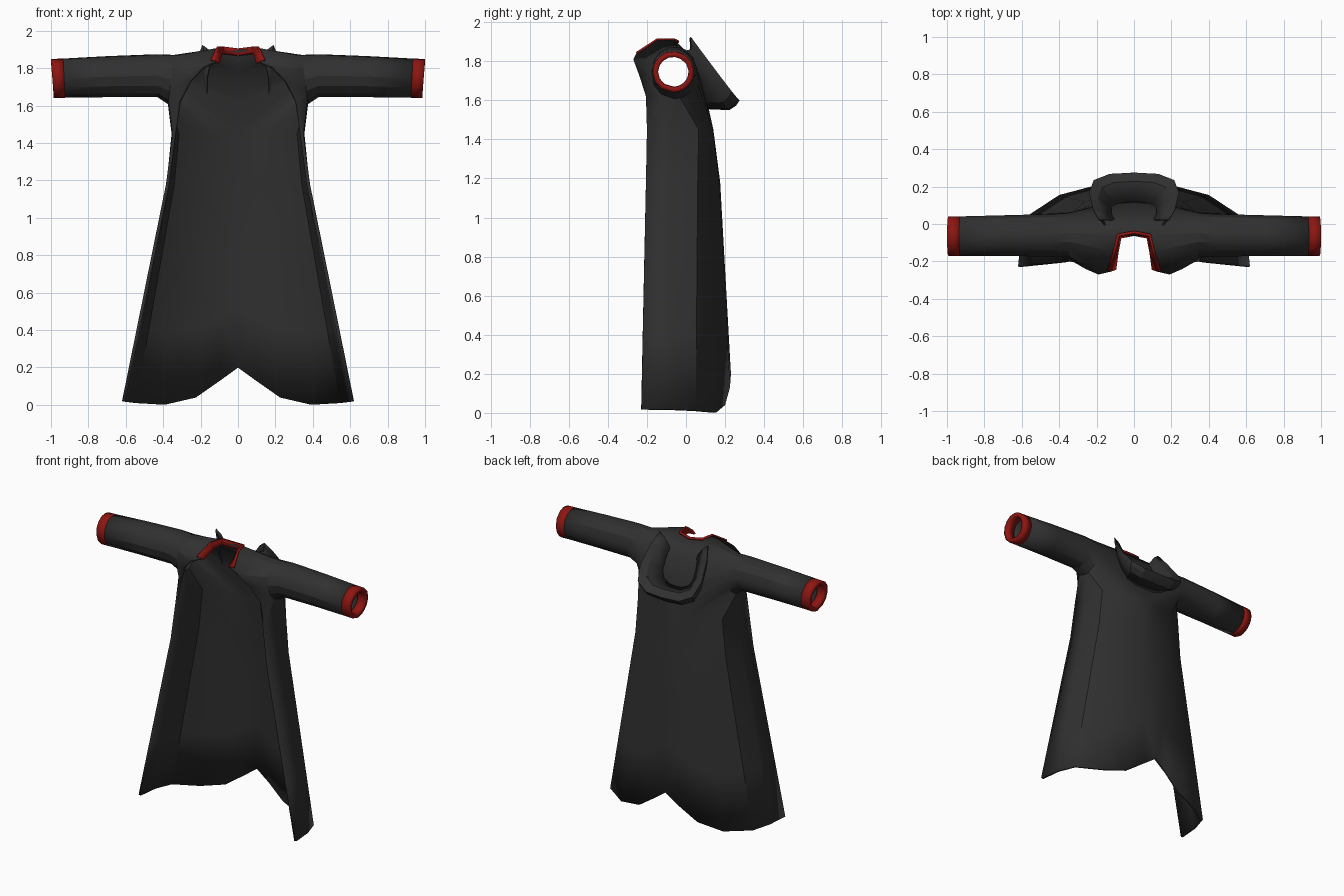
import bpy, bmesh
from math import sin, cos, radians
from mathutils import Vector as V

if "Cube" in bpy.data.objects:
    bpy.data.objects.remove(bpy.data.objects["Cube"])


def material(name, rgb):
    m = bpy.data.materials.new(name)
    m.diffuse_color = (*rgb, 1)
    m.use_nodes = True
    m.node_tree.nodes["Principled BSDF"].inputs["Base Color"].default_value = m.diffuse_color
    return m


CLOTH = material("dark_cloth", (0.03, 0.03, 0.03))
RED = material("red_trim", (0.27, 0.008, 0.006))


def loft(bm, rows, closed=False):
    """Skin quads between rows of points."""
    grid = [[bm.verts.new(p) for p in row] for row in rows]
    n = len(rows[0])
    for a, b in zip(grid, grid[1:]):
        for j in range(n if closed else n - 1):
            k = (j + 1) % n
            bm.faces.new((a[j], a[k], b[k], b[j]))


def finish(bm, name, mat, outward, thickness):
    """Weld, orient by the first face, mirror and give the cloth thickness."""
    bmesh.ops.remove_doubles(bm, verts=bm.verts, dist=1e-4)
    bmesh.ops.recalc_face_normals(bm, faces=bm.faces)
    bm.faces.ensure_lookup_table()
    bm.normal_update()
    if bm.faces[0].normal.dot(V(outward)) < 0:
        bmesh.ops.reverse_faces(bm, faces=bm.faces)
    me = bpy.data.meshes.new(name)
    bm.to_mesh(me)
    bm.free()
    me.materials.append(mat)
    ob = bpy.data.objects.new(name, me)
    bpy.context.collection.objects.link(ob)
    mir = ob.modifiers.new("mirror", 'MIRROR')
    mir.merge_threshold = 0.001
    sol = ob.modifiers.new("thickness", 'SOLIDIFY')
    sol.thickness = thickness
    sol.offset = -1
    bpy.context.view_layer.objects.active = ob
    ob.select_set(True)
    bpy.ops.object.shade_smooth_by_angle(angle=radians(25))
    ob.select_set(False)


# Skirt rows, from the front edge round the side to the centre back
waist = [(.35, -.20, 1.45), (.355, -.08, 1.45), (.33, .065, 1.45), (.24, .10, 1.45),
         (.14, .125, 1.45), (.07, .137, 1.45), (0, .14, 1.45)]
hip = [(.385, -.205, 1.18), (.382, -.08, 1.18), (.355, .06, 1.18), (.26, .12, 1.18),
       (.15, .155, 1.18), (.07, .17, 1.18), (0, .175, 1.18)]
hem = [(.62, -.228, .02), (.605, -.08, .018), (.56, .05, .012), (.40, .155, .002),
       (.23, .20, .04), (.10, .225, .13), (0, .23, .2)]
skirt = [waist, hip] + [[V(a).lerp(V(b), t) for a, b in zip(hip, hem)] for t in (.33, .67, 1)]

# Yoke outline: front edge, neckline, centre back, then round the waist
front_edge = [(.32, -.205, 1.62), (.26, -.24, 1.73), (.19, -.27, 1.81)]
neckline = [(.125, -.255, 1.84), (.10, -.15, 1.91), (.08, -.065, 1.91), (0, -.05, 1.90)]
centre_back = [(0, .04, 1.80), (0, .10, 1.63)]
outline = [waist[1], waist[0]] + front_edge + neckline + centre_back + waist[:1:-1]
ANGLES = [0, 35, 62, 90, 115, 138, 162, 186, 210, 238, 265, 285, 300, 315, 330, 345]


def sleeve_ring(x_top, x_low, y, z, ry, rz):
    ring = []
    for a in map(radians, ANGLES):
        t = (1 - cos(a)) / 2
        ring.append(V((x_low + (x_top - x_low) * t, y - ry * sin(a), z - rz * cos(a))))
    return ring


# Robe: sleeve, yoke and open skirt in one skin
armhole = sleeve_ring(.34, .375, -.06, 1.74, .118, .132)
cuff_in = sleeve_ring(.935, .925, -.065, 1.747, .106, .105)
cuff_out = sleeve_ring(1.0, .985, -.065, 1.745, .106, .105)
bm = bmesh.new()
loft(bm, [cuff_in,
          sleeve_ring(.70, .70, -.062, 1.755, .109, .110),
          sleeve_ring(.44, .43, -.06, 1.76, .114, .115),
          armhole, outline], closed=True)
loft(bm, skirt)
finish(bm, "robe", CLOTH, (0, -.3, -1), .018)

# Red cuffs
bm = bmesh.new()
loft(bm, [cuff_in, cuff_out], closed=True)
finish(bm, "cuffs", RED, (0, -.3, -1), .028)

# Red neckline band
bm = bmesh.new()
upper = [V(p) + V((0, 0, .006)) for p in neckline]
lower = [V(p) + V(d) for p, d in zip(neckline, [(-.03, .01, -.01), (-.018, 0, -.03),
                                               (-.012, -.012, -.03), (0, -.014, -.03)])]
outer = [V(p) + V(d) for p, d in zip(neckline, [(.02, 0, .008), (.012, 0, .006),
                                               (.01, .012, .005), (0, .014, .005)])]
loft(bm, [outer, upper, lower])
finish(bm, "collar_band", RED, (0, 0, 1), .012)

# Hood hanging open on the back: inner bowl, rolled rim, underside, seam
rim = [V(p) for p in [(.19, .025, 1.925), (.22, .08, 1.85), (.24, .17, 1.73),
                      (.215, .235, 1.645), (.13, .268, 1.605), (0, .275, 1.60)]]
seam = [V(p) for p in [(.15, -.02, 1.85), (.17, .02, 1.75), (.17, .07, 1.65),
                       (.14, .09, 1.59), (.07, .105, 1.56), (0, .11, 1.555)]]
centre = V((0, .09, 1.78))
inner = [p.lerp(centre, .2) + V((0, -.01, .0)) for p in rim]
bowl = [p.lerp(centre, .3) + V((0, .015, 0)) for p in seam]
under = [r.lerp(s, .45) + V((.012, .02, -.03)) for r, s in zip(rim, seam)]
lip = [r.lerp(s, .15) + V((.008, .006, -.02)) for r, s in zip(rim, seam)]
for row in (under, lip):
    row[-1].x = 0
bm = bmesh.new()
loft(bm, [seam, under, lip, rim, inner, bowl])
finish(bm, "hood", CLOTH, (1, 0, -1), .01)
